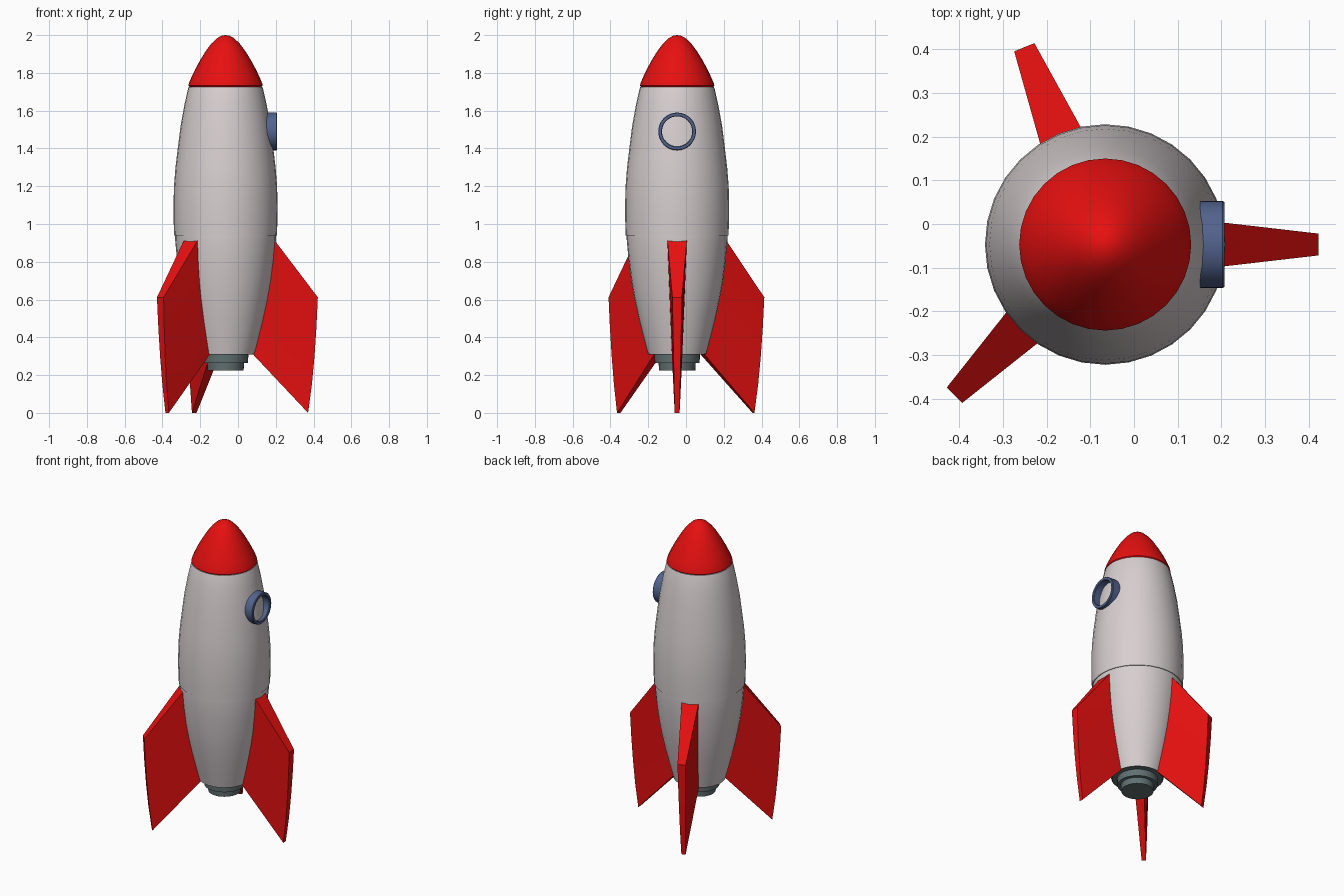
import bpy, bmesh, math
from mathutils import Matrix, Vector

if "Cube" in bpy.data.objects:
    bpy.data.objects.remove(bpy.data.objects["Cube"])

AXIS = Vector((-0.066, -0.047, 0))


def material(name, rgb):
    m = bpy.data.materials.new(name)
    m.diffuse_color = (*rgb, 1)
    m.use_nodes = True
    m.node_tree.nodes["Principled BSDF"].inputs["Base Color"].default_value = m.diffuse_color
    return m


RED = material("red", (0.80, 0.005, 0.005))
PALE = material("pale grey", (0.68, 0.62, 0.63))
BLUE = material("slate blue", (0.085, 0.125, 0.27))
STEEL = material("dark steel", (0.12, 0.16, 0.165))


def finish(name, bm, mat, angle=35):
    bmesh.ops.recalc_face_normals(bm, faces=bm.faces)
    me = bpy.data.meshes.new(name)
    bm.to_mesh(me)
    bm.free()
    me.materials.append(mat)
    ob = bpy.data.objects.new(name, me)
    bpy.context.collection.objects.link(ob)
    bpy.ops.object.select_all(action='DESELECT')
    ob.select_set(True)
    bpy.context.view_layer.objects.active = ob
    bpy.ops.object.shade_smooth_by_angle(angle=math.radians(angle))
    return ob


def lathe(name, profile, mat, closed=False, steps=32, matrix=None):
    """Spin (radius, height) points around z."""
    bm = bmesh.new()
    vs = [bm.verts.new((r, 0, z)) for r, z in profile]
    edges = [bm.edges.new(p) for p in zip(vs, vs[1:])]
    if closed:
        edges.append(bm.edges.new((vs[-1], vs[0])))
    bmesh.ops.spin(bm, geom=vs + edges, cent=(0, 0, 0), axis=(0, 0, 1),
                   angle=2 * math.pi, steps=steps)
    bmesh.ops.remove_doubles(bm, verts=bm.verts, dist=1e-4)
    bm.transform(matrix or Matrix.Translation(AXIS))
    return finish(name, bm, mat)


# Hull in two sections with a small step between them
lathe("upper_hull", [(0.25, 0.938), (0.272, 0.938), (0.275, 1.02), (0.2755, 1.1),
                     (0.273, 1.2), (0.265, 1.3), (0.253, 1.4), (0.238, 1.52),
                     (0.218, 1.63), (0.199, 1.715), (0.195, 1.725), (0, 1.725)], PALE)
LOWER = [(0.155, 0.312), (0.178, 0.4), (0.203, 0.5), (0.225, 0.6),
         (0.243, 0.7), (0.257, 0.81), (0.267, 0.92)]
lathe("lower_hull", LOWER + [(0.267, 0.938), (0, 0.938)], PALE)

# Nose cone
lathe("nose_cone", [(0, 1.725), (0.19, 1.725), (0.197, 1.732), (0.194, 1.745),
                    (0.180, 1.778), (0.160, 1.82), (0.134, 1.868), (0.103, 1.918),
                    (0.075, 1.955), (0.045, 1.984), (0.02, 1.997), (0, 2.0)], RED)

# Stepped engine nozzle, including the underside plate
lathe("nozzle", [(0, 0.318), (0.154, 0.318), (0.152, 0.31), (0.121, 0.308),
                 (0.119, 0.265), (0.098, 0.265), (0.096, 0.225), (0, 0.225)], STEEL)

# Porthole ring on the +x side, over the pale hull
lathe("porthole_ring", [(0.1, -0.075), (0.1, -0.004), (0.097, 0), (0.083, 0),
                        (0.08, -0.004), (0.08, -0.075)], BLUE, closed=True,
      matrix=Matrix.Translation((0.207, AXIS.y, 1.49)) @ Matrix.Rotation(math.pi / 2, 4, 'Y'))


# Fins: (radius, height, half thickness) stations, root to outer edge
def fin(name, degrees):
    bm = bmesh.new()
    outer = [(0.437, 0.0, 0.013), (0.457, 0.15, 0.016), (0.471, 0.30, 0.019),
             (0.481, 0.45, 0.022), (0.4885, 0.612, 0.025)]
    n = len(outer)
    root = []
    for i in range(n):
        t = i / (n - 1)
        z = 0.312 + 0.608 * t
        a, b = next(p for p in zip(LOWER, LOWER[1:]) if z <= p[1][1] + 1e-6)
        r = a[0] + (b[0] - a[0]) * (z - a[1]) / (b[1] - a[1])
        root.append((r - 0.012, z, 0.028 + 0.024 * t))
    grid = [[[bm.verts.new((r, s * h, z)) for r, z, h in row] for row in (root, outer)]
            for s in (-1, 1)]
    (ra, oa), (rb, ob) = grid
    for i in range(n - 1):
        for p, q in ((ra, oa), (oa, ob), (ob, rb), (rb, ra)):
            bm.faces.new((p[i], q[i], q[i + 1], p[i + 1]))
    for i in (0, n - 1):
        bm.faces.new((ra[i], oa[i], ob[i], rb[i]))
    bm.transform(Matrix.Translation(AXIS) @ Matrix.Rotation(math.radians(degrees), 4, 'Z'))
    finish(name, bm, RED, 20)


for k, deg in enumerate((0, 112.3, 225)):
    fin(f"fin_{k + 1}", deg)
